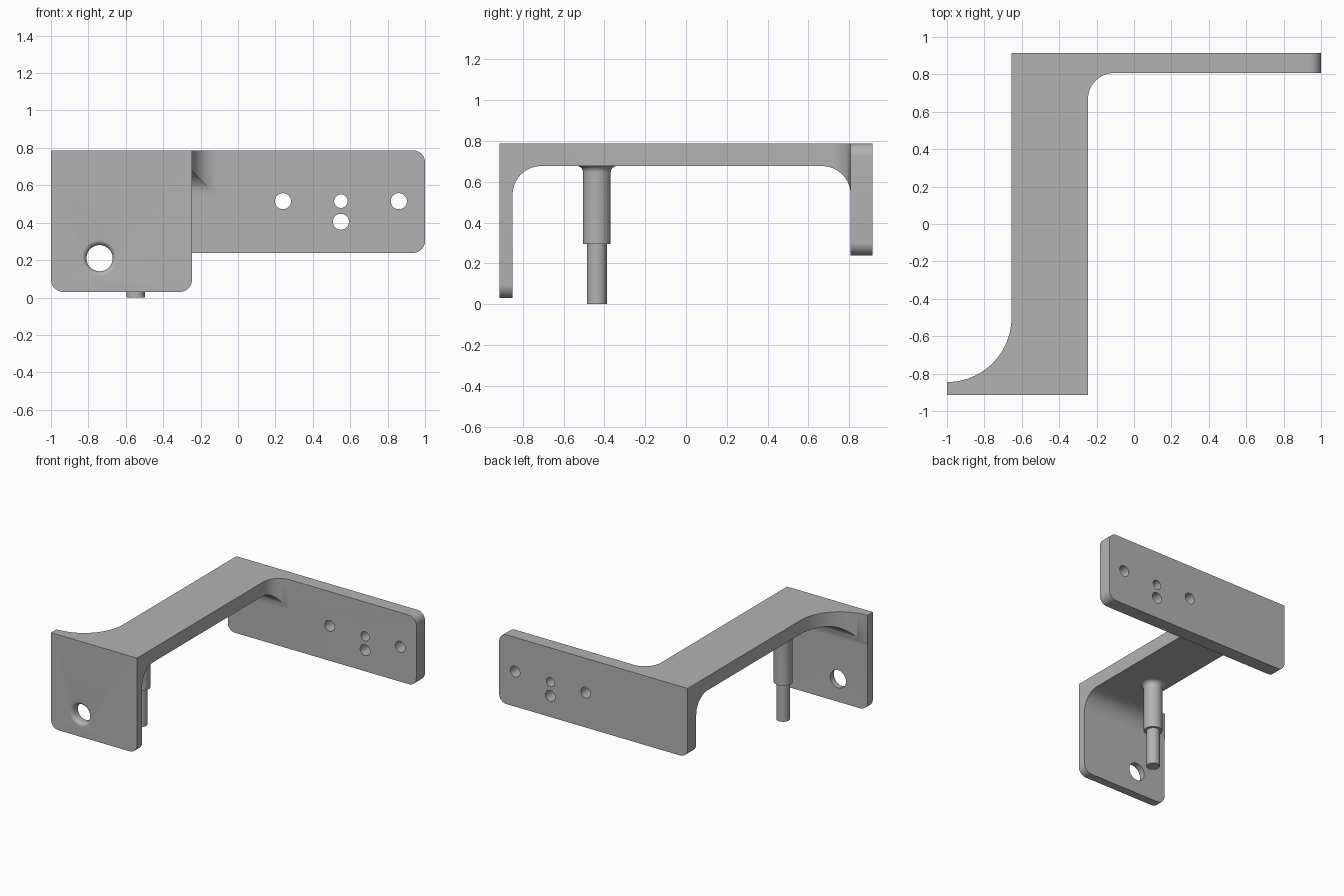
import bpy
import bmesh
from math import cos, sin, pi, radians
from mathutils import Matrix, Vector

cube = bpy.data.objects.get("Cube")
if cube:
    bpy.data.objects.remove(cube, do_unlink=True)

GREY = (0.45, 0.45, 0.45, 1)
metal = bpy.data.materials.new("plain grey")
metal.use_nodes = True
metal.diffuse_color = GREY
metal.node_tree.nodes["Principled BSDF"].inputs["Base Color"].default_value = GREY

# Main dimensions
TOP, UNDER = 0.787, 0.677
FRONT, BACK = -0.915, 0.915
FRONT_IN, BACK_IN = -0.85, 0.807
LEFT, RIGHT = -0.655, -0.246      # sides of the deck
FILLET, CORNER = 0.14, 0.065


def arc(cx, cy, r, a0, a1, steps=20):
    angles = [radians(a0 + (a1 - a0) * i / steps) for i in range(steps + 1)]
    return [(cx + r * cos(a), cy + r * sin(a)) for a in angles]


def finish(name, bm):
    bmesh.ops.recalc_face_normals(bm, faces=bm.faces)
    mesh = bpy.data.meshes.new(name)
    bm.to_mesh(mesh)
    bm.free()
    mesh.materials.append(metal)
    obj = bpy.data.objects.new(name, mesh)
    bpy.context.collection.objects.link(obj)
    return obj


def prism(name, points, axis, lo, hi):
    """Extrude a 2D outline along an axis from lo to hi."""
    place = {"x": lambda a, b: (lo, a, b),
             "y": lambda a, b: (a, lo, b),
             "z": lambda a, b: (a, b, lo)}[axis]
    bm = bmesh.new()
    face = bm.faces.new([bm.verts.new(place(*p)) for p in points])
    out = bmesh.ops.extrude_face_region(bm, geom=[face])
    verts = [g for g in out["geom"] if isinstance(g, bmesh.types.BMVert)]
    step = Vector([hi - lo if axis == k else 0 for k in "xyz"])
    bmesh.ops.translate(bm, verts=verts, vec=step)
    return finish(name, bm)


def lathe(name, profile, matrix, steps=48):
    """Revolve (radius, height) points around z, close the ends, then place."""
    bm = bmesh.new()
    rings = [[bm.verts.new((r * cos(2 * pi * i / steps), r * sin(2 * pi * i / steps), h))
              for i in range(steps)] for r, h in profile]
    for low, high in zip(rings, rings[1:]):
        for i in range(steps):
            j = (i + 1) % steps
            bm.faces.new((low[i], low[j], high[j], high[i]))
    bm.faces.new(rings[0])
    bm.faces.new(rings[-1])
    bm.transform(matrix)
    return finish(name, bm)


def boolean(target, tool, operation):
    mod = target.modifiers.new("cut", "BOOLEAN")
    mod.object, mod.operation, mod.solver = tool, operation, "EXACT"
    bpy.context.view_layer.objects.active = target
    bpy.ops.object.modifier_apply(modifier=mod.name)
    bpy.data.objects.remove(tool, do_unlink=True)


def smooth(obj):
    bpy.ops.object.select_all(action="DESELECT")
    obj.select_set(True)
    bpy.context.view_layer.objects.active = obj
    bpy.ops.object.shade_smooth_by_angle(angle=radians(30))


# Bracket: side profile with two legs, trimmed by the plan outline
side = [(FRONT, 0.03), (FRONT, TOP), (BACK, TOP), (BACK, 0.238), (BACK_IN, 0.238)]
side += arc(BACK_IN - FILLET, UNDER - FILLET, FILLET, 0, 90)
side += arc(FRONT_IN + FILLET, UNDER - FILLET, FILLET, 90, 180)
side += [(FRONT_IN, 0.03)]
bracket = prism("bracket", side, "x", -1.2, 1.2)

plan = [(-1, -1.1), (RIGHT, -1.1)]
plan += arc(RIGHT + FILLET, BACK_IN - FILLET, FILLET, 180, 90)
plan += [(1, BACK_IN), (1, 1.1), (LEFT, 1.1)]
plan += arc(-1, -0.5, 0.345, 0, -90, 32)
boolean(bracket, prism("plan_cutter", plan, "z", -0.2, 1.2), "INTERSECT")

# Rounded corners of both plates: x, z, outward directions, depth range
corners = [(-1, 0.03, -1, -1, -1.1, -0.8), (RIGHT, 0.03, 1, -1, -1.1, -0.8),
           (LEFT, 0.238, -1, -1, 0.7, 1.1), (1, 0.238, 1, -1, 0.7, 1.1),
           (1, TOP, 1, 1, 0.7, 1.1)]
for x, z, sx, sz, lo, hi in corners:
    e = 0.03
    cove = arc(-CORNER, -CORNER, CORNER, 0, 90, 12)
    cove = [(e, -CORNER)] + cove + [(-CORNER, e), (e, e)]
    points = [(x + sx * a, z + sz * b) for a, b in cove]
    boolean(bracket, prism("corner_cutter", points, "y", lo, hi), "DIFFERENCE")

# Screw holes in the back plate
along_y = Matrix.Rotation(-pi / 2, 4, "X")
for x, z, r in [(0.24, 0.515, 0.043), (0.55, 0.515, 0.036),
                (0.55, 0.405, 0.043), (0.86, 0.515, 0.043)]:
    place = Matrix.Translation((x, 0, z)) @ along_y
    boolean(bracket, lathe("hole_cutter", [(r, 0.7), (r, 1.1)], place, 32), "DIFFERENCE")

# Large hole in the front plate with a rounded front rim
rim = 0.028
flare = [(0.07 + rim, FRONT - 0.05)] + arc(0.07 + rim, FRONT + rim, rim, 270, 180, 8)
place = Matrix.Translation((-0.74, 0, 0.21)) @ along_y
boolean(bracket, lathe("rim_cutter", flare + [(0.07, -0.7)], place), "DIFFERENCE")
smooth(bracket)

# Stepped pin hanging from the deck, flared where it meets it
flare = arc(0.068 + 0.03, UNDER - 0.03, 0.03, 180, 90, 8)
pin = lathe("stepped_pin", [(0.049, 0), (0.049, 0.295), (0.068, 0.295)] + flare
            + [(0.098, UNDER + 0.03)], Matrix.Translation((-0.547, -0.437, 0)))
smooth(pin)
